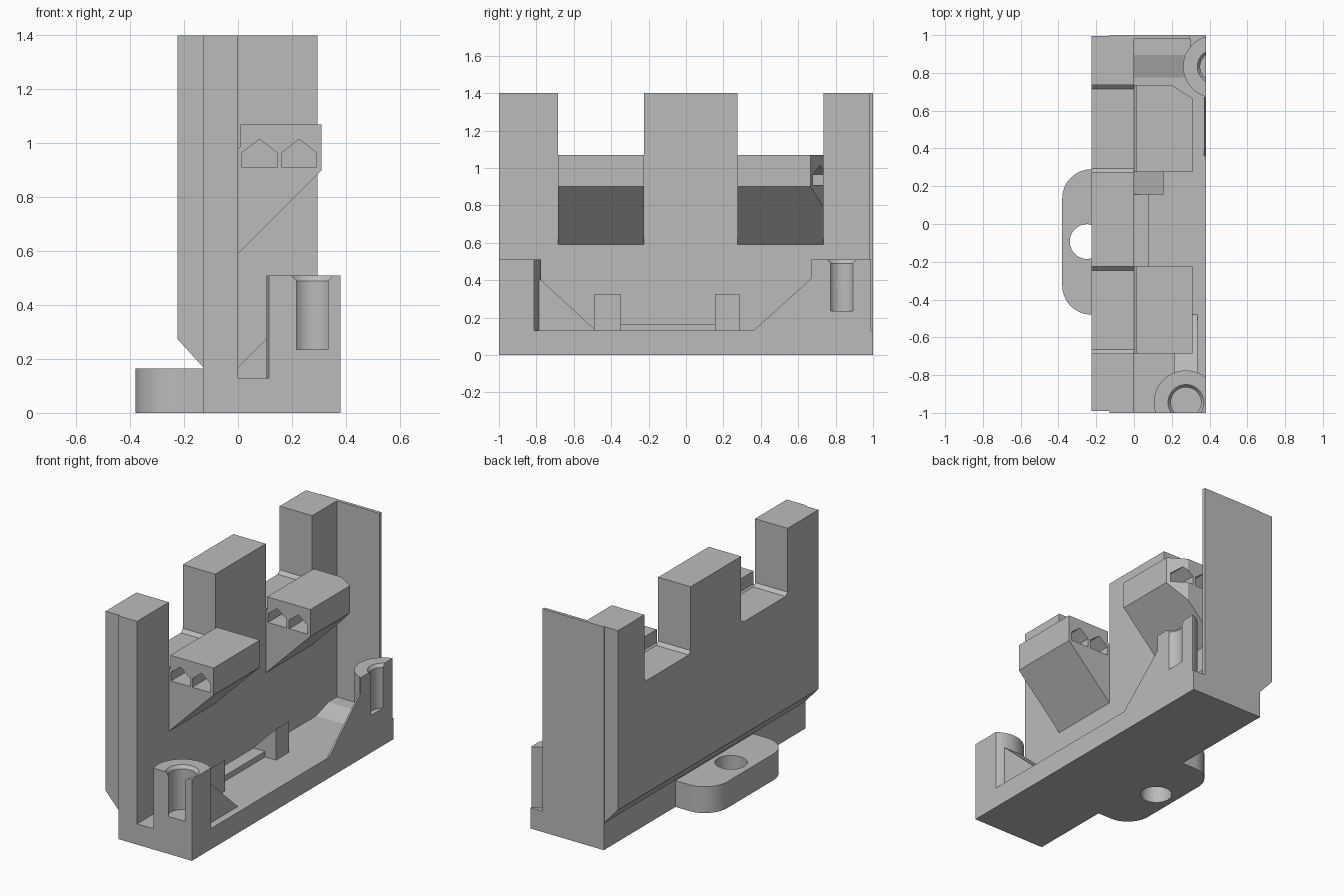
import bpy, bmesh
from mathutils import Vector

cube = bpy.data.objects.get("Cube")
if cube:
    bpy.data.objects.remove(cube)

GREY = (0.5, 0.5, 0.5, 1)
grey = bpy.data.materials.new("plain grey")
grey.use_nodes = True
grey.diffuse_color = GREY
grey.node_tree.nodes["Principled BSDF"].inputs["Base Color"].default_value = GREY


def add(name, bm):
    bmesh.ops.recalc_face_normals(bm, faces=bm.faces)
    mesh = bpy.data.meshes.new(name)
    bm.to_mesh(mesh)
    bm.free()
    mesh.materials.append(grey)
    ob = bpy.data.objects.new(name, mesh)
    bpy.context.collection.objects.link(ob)
    return ob


def prism(name, profile, axis, a, b):
    """Extrude a profile along an axis: xz along y, yz along x, xy along z."""
    place = {"x": lambda p, t: (t, p[0], p[1]),
             "y": lambda p, t: (p[0], t, p[1]),
             "z": lambda p, t: (p[0], p[1], t)}[axis]
    bm = bmesh.new()
    face = bm.faces.new([bm.verts.new(place(p, a)) for p in profile])
    out = bmesh.ops.extrude_face_region(bm, geom=[face])
    move = Vector(place((0, 0), b - a))
    bmesh.ops.translate(bm, vec=move, verts=[v for v in out["geom"] if isinstance(v, bmesh.types.BMVert)])
    return add(name, bm)


def box(name, x0, x1, y0, y1, z0, z1):
    return prism(name, [(x0, y0), (x1, y0), (x1, y1), (x0, y1)], "z", z0, z1)


def cone(name, x, y, r0, r1, z0, z1):
    bm = bmesh.new()
    bmesh.ops.create_cone(bm, cap_ends=True, segments=64, radius1=r0, radius2=r1, depth=z1 - z0)
    bmesh.ops.translate(bm, vec=(x, y, (z0 + z1) / 2), verts=bm.verts)
    return add(name, bm)


def boolean(ob, tool, operation="DIFFERENCE"):
    tool.hide_render = True
    mod = ob.modifiers.new("cut", "BOOLEAN")
    mod.operation, mod.object, mod.solver = operation, tool, "EXACT"
    graph = bpy.context.evaluated_depsgraph_get()
    mesh = bpy.data.meshes.new_from_object(ob.evaluated_get(graph))
    ob.modifiers.clear()
    ob.data = mesh
    bpy.data.objects.remove(tool)


def smooth(ob):
    bpy.ops.object.select_all(action="DESELECT")
    ob.select_set(True)
    bpy.context.view_layer.objects.active = ob
    bpy.ops.object.shade_smooth_by_angle(angle=0.5)


# Base slab
FLOOR = 0.13
box("base", -0.13, 0.38, -1, 1, 0, FLOOR)

# Notched wall in two layers, with small chamfers in the notch corners
GAPS = [(-0.685, -0.225), (0.275, 0.735)]
TOP, SILL, C = 1.4, 0.98, 0.02


def wall_profile(y0, y1, bottom):
    pts = [(y0, bottom), (y0, TOP)]
    for a, b in GAPS:
        pts += [(a, TOP), (a, SILL + C), (a + C, SILL), (b - C, SILL), (b, SILL + C), (b, TOP)]
    return pts + [(y1, TOP), (y1, bottom)]


prism("wall_front_layer", wall_profile(-1, 1, FLOOR), "x", -0.13, 0)
back = prism("wall_back_layer", wall_profile(-0.99, 0.995, 0.17), "x", -0.225, -0.13)
for v in back.data.vertices:
    if v.co.x < -0.2 and v.co.z < 0.2:
        v.co.z = 0.275

# Thin end plate
box("end_plate", 0, 0.295, 0.98, 1, FLOOR, TOP)

# Overhanging brackets with house-shaped channels
BRACKET = [(0, 0.59), (0.31, 0.9), (0.31, 1.07), (0.01, 1.07), (0.01, 0.99), (0, 0.98)]
for i, (a, b) in enumerate(GAPS):
    bracket = prism(f"bracket_{i + 1}", BRACKET, "y", a, b)
    for x0, x1 in [(0.015, 0.145), (0.163, 0.29)]:
        house = [(x0, 0.91), (x1, 0.91), (x1, 0.965), ((x0 + x1) / 2, 1.015), (x0, 0.965)]
        boolean(bracket, prism("channel_cutter", house, "y", a - 0.1, b + 0.1))
    if i == 1:
        corner = [(0.2, b), (0.31, b - 0.07), (0.5, b - 0.07), (0.5, b + 0.1), (0.2, b + 0.1)]
        boolean(bracket, prism("corner_cutter", corner, "z", 0.4, 1.2))

# Low posts and the ledge between them
POST = [(0, FLOOR), (0.155, FLOOR), (0.155, 0.325), (0, 0.17)]
for i, (a, b) in enumerate([(-0.49, -0.35), (0.155, 0.285)]):
    prism(f"post_{i + 1}", POST, "y", a, b)
box("ledge", 0, 0.08, -0.35, 0.155, FLOOR, 0.165)

# Round screw bosses, trimmed flush with the base edges
for name, x, y, r, hole in [("front_boss", 0.275, -0.945, 0.17, 0.08),
                            ("rear_boss", 0.425, 0.833, 0.165, 0.075)]:
    boss = cone(name, x, y, r, r, 0.1, 0.51)
    boolean(boss, box("trim", -0.5, 0.38, -1, 0.99, FLOOR, 0.8), "INTERSECT")
    boolean(boss, cone("hole_cutter", x, y, hole, hole, 0.235, 0.6))
    boolean(boss, cone("sink_cutter", x, y, hole, hole + 0.03, 0.49, 0.53))
    smooth(boss)

# Ramps that brace the bosses
prism("front_ramp", [(-0.8, FLOOR), (-0.48, FLOOR), (-0.785, 0.41), (-0.8, 0.41)], "x", 0.215, 0.335)
prism("rear_fin", [(0.36, FLOOR), (0.68, FLOOR), (0.68, 0.51), (0.67, 0.51), (0.67, 0.41)], "x", 0.37, 0.38)
prism("rear_step", [(0.775, FLOOR), (0.98, FLOOR), (0.98, 0.17), (0.895, 0.17)], "x", 0, 0.3)

# Rounded mounting tab with a screw hole
tab = box("mounting_tab", -0.38, -0.13, -0.48, 0.29, 0, 0.165)
bm = bmesh.new()
bm.from_mesh(tab.data)
edges = [e for e in bm.edges if all(v.co.x < -0.3 for v in e.verts)
         and abs(e.verts[0].co.z - e.verts[1].co.z) > 0.1]
bmesh.ops.bevel(bm, geom=edges, offset=0.155, segments=16, profile=0.5, affect="EDGES")
bm.to_mesh(tab.data)
bm.free()
boolean(tab, cone("tab_hole_cutter", -0.248, -0.093, 0.092, 0.092, -0.1, 0.3))
smooth(tab)
